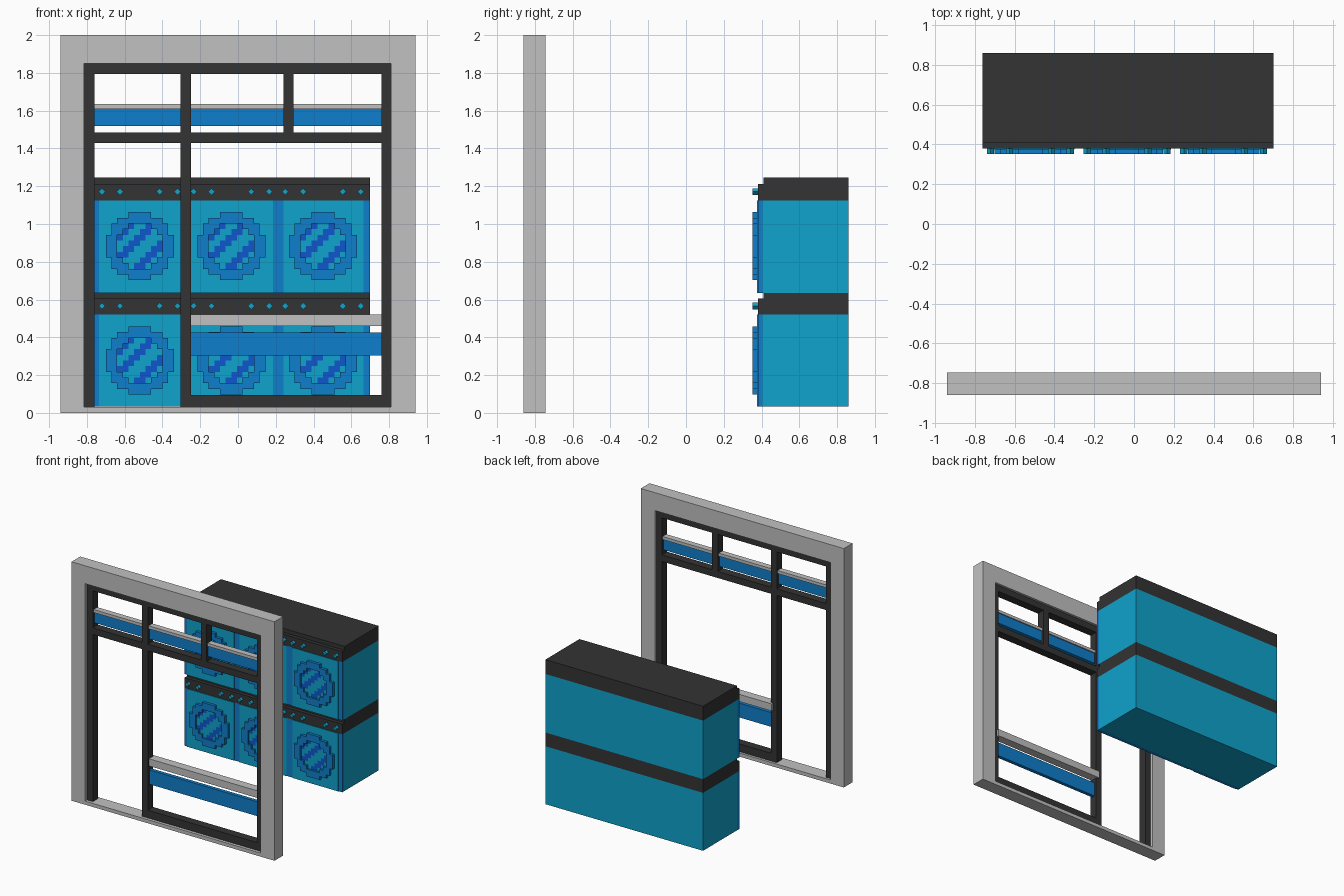
import bpy, bmesh, math
from mathutils import Vector

if "Cube" in bpy.data.objects:
    bpy.data.objects.remove(bpy.data.objects["Cube"])


def material(name, r, g, b):
    m = bpy.data.materials.new(name)
    lin = [((c / 255 + 0.055) / 1.055) ** 2.4 for c in (r, g, b)]
    m.diffuse_color = (*lin, 1)
    m.use_nodes = True
    m.node_tree.nodes["Principled BSDF"].inputs["Base Color"].default_value = m.diffuse_color
    return m


GREY = material("light_grey", 193, 193, 193)
DARK = material("charcoal", 51, 51, 51)
CYAN = material("cyan", 15, 163, 204)
BLUE = material("mid_blue", 15, 126, 204)
DEEP = material("deep_blue", 15, 86, 205)


def finish(name, bm, *mats):
    bmesh.ops.recalc_face_normals(bm, faces=bm.faces)
    me = bpy.data.meshes.new(name)
    bm.to_mesh(me)
    bm.free()
    for m in mats:
        me.materials.append(m)
    ob = bpy.data.objects.new(name, me)
    bpy.context.collection.objects.link(ob)
    return ob


def add_box(bm, x0, x1, y0, y1, z0, z1):
    vs = bmesh.ops.create_cube(bm, size=1)["verts"]
    for v in vs:
        v.co = Vector((x1 if v.co.x > 0 else x0,
                       y1 if v.co.y > 0 else y0,
                       z1 if v.co.z > 0 else z0))


def boxes(name, mat, *bounds):
    bm = bmesh.new()
    for b in bounds:
        add_box(bm, *b)
    return finish(name, bm, mat)


def extrude_back(bm, depth):
    """Thicken flat front faces towards +y, keeping the front."""
    res = bmesh.ops.extrude_face_region(bm, geom=bm.faces[:], use_keep_orig=True)
    moved = [g for g in res["geom"] if isinstance(g, bmesh.types.BMVert)]
    bmesh.ops.translate(bm, verts=moved, vec=(0, depth, 0))


# Wall surround with one big opening
bm = bmesh.new()
loops = []
for x0, x1, z0, z1 in ((-0.94, 0.94, 0, 2), (-0.815, 0.81, 0.03, 1.85)):
    loops.append([bm.verts.new((x, -0.86, z))
                  for x, z in ((x0, z0), (x1, z0), (x1, z1), (x0, z1))])
for i in range(4):
    j = (i + 1) % 4
    bm.faces.new((loops[0][i], loops[0][j], loops[1][j], loops[1][i]))
extrude_back(bm, 0.115)
finish("wall_surround", bm, GREY)

# Dark door and window frame
F0, F1 = -0.835, -0.765
boxes("window_frame", DARK,
      (-0.815, -0.76, F0, F1, 0.03, 1.85),
      (0.76, 0.81, F0, F1, 0.03, 1.85),
      (-0.76, 0.76, F0, F1, 1.795, 1.85),
      (-0.305, -0.25, F0, F1, 0.03, 1.795),
      (-0.76, -0.305, F0, F1, 1.43, 1.485),
      (-0.25, 0.76, F0, F1, 1.43, 1.485),
      (0.24, 0.295, F0, F1, 1.485, 1.795),
      (-0.25, 0.76, F0, F1, 0.03, 0.095))

# Coloured bands and rails across the panes
panes = ((-0.76, -0.305), (-0.25, 0.24), (0.295, 0.76))
boxes("upper_bands", BLUE, *[(a, b, -0.815, -0.785, 1.52, 1.61) for a, b in panes])
boxes("upper_rails", GREY, *[(a, b, -0.825, -0.775, 1.61, 1.635) for a, b in panes])
boxes("lower_band", BLUE, (-0.25, 0.76, -0.815, -0.785, 0.305, 0.425))
boxes("lower_rail", GREY, (-0.27, 0.775, -0.82, -0.747, 0.46, 0.52))

# Two stacked rows of machines
CENTRES = (-0.52, -0.035, 0.45)
PLATES = ((-0.735, -0.30), (-0.25, 0.185), (0.24, 0.665))
CELL = 0.03


def pixel_disc(name, cx, cz, y, depth, keep, mats, pick=lambda i, j: 0):
    """Stepped disc made of square cells chosen by keep(distance)."""
    bm = bmesh.new()
    for i in range(-6, 6):
        for j in range(-6, 6):
            if keep(math.hypot(i + 0.5, j + 0.5)):
                f = bm.faces.new([bm.verts.new((cx + (i + a) * CELL, y, cz + (j + b) * CELL))
                                  for a, b in ((0, 0), (1, 0), (1, 1), (0, 1))])
                f.material_index = pick(i, j)
    bmesh.ops.remove_doubles(bm, verts=bm.verts, dist=0.001)
    extrude_back(bm, depth)
    return finish(name, bm, *mats)


def stripes(i, j):
    d = i - j
    return 1 if d <= -5 or -2 <= d <= -1 or 3 <= d <= 4 else 0


for row, z0, z1, z2, z3, pz in (("lower", 0.035, 0.52, 0.605, 0.635, 0.277),
                                ("upper", 0.635, 1.125, 1.212, 1.245, 0.883)):
    # Body, front panel and stepped control strip
    boxes(row + "_machine_body", CYAN, (-0.76, 0.70, 0.405, 0.86, z0, z1))
    boxes(row + "_front_panel", BLUE, (-0.76, 0.70, 0.38, 0.405, z0, z1))
    boxes(row + "_door_plates", CYAN, *[(a, b, 0.375, 0.38, z0, z1) for a, b in PLATES])
    boxes(row + "_control_strip", DARK,
          (-0.76, 0.70, 0.38, 0.86, z1, z2), (-0.76, 0.70, 0.41, 0.86, z2, z3))
    # Diamond knobs
    bm = bmesh.new()
    kz = z1 + 0.046
    for cx in CENTRES:
        for dx in (-0.2, -0.105, 0.105, 0.2):
            bm.faces.new([bm.verts.new((cx + dx + 0.018 * a, 0.352, kz + 0.018 * b))
                          for a, b in ((-1, 0), (0, -1), (1, 0), (0, 1))])
    extrude_back(bm, 0.03)
    finish(row + "_knobs", bm, CYAN)
    # Round doors: stepped ring and striped glass
    for n, cx in enumerate(CENTRES):
        pixel_disc(f"{row}_door_ring_{n}", cx, pz, 0.352, 0.025,
                   lambda r: 4 <= r < 6, [BLUE])
        pixel_disc(f"{row}_door_glass_{n}", cx, pz, 0.368, 0.008,
                   lambda r: r < 4, [CYAN, DEEP], stripes)
